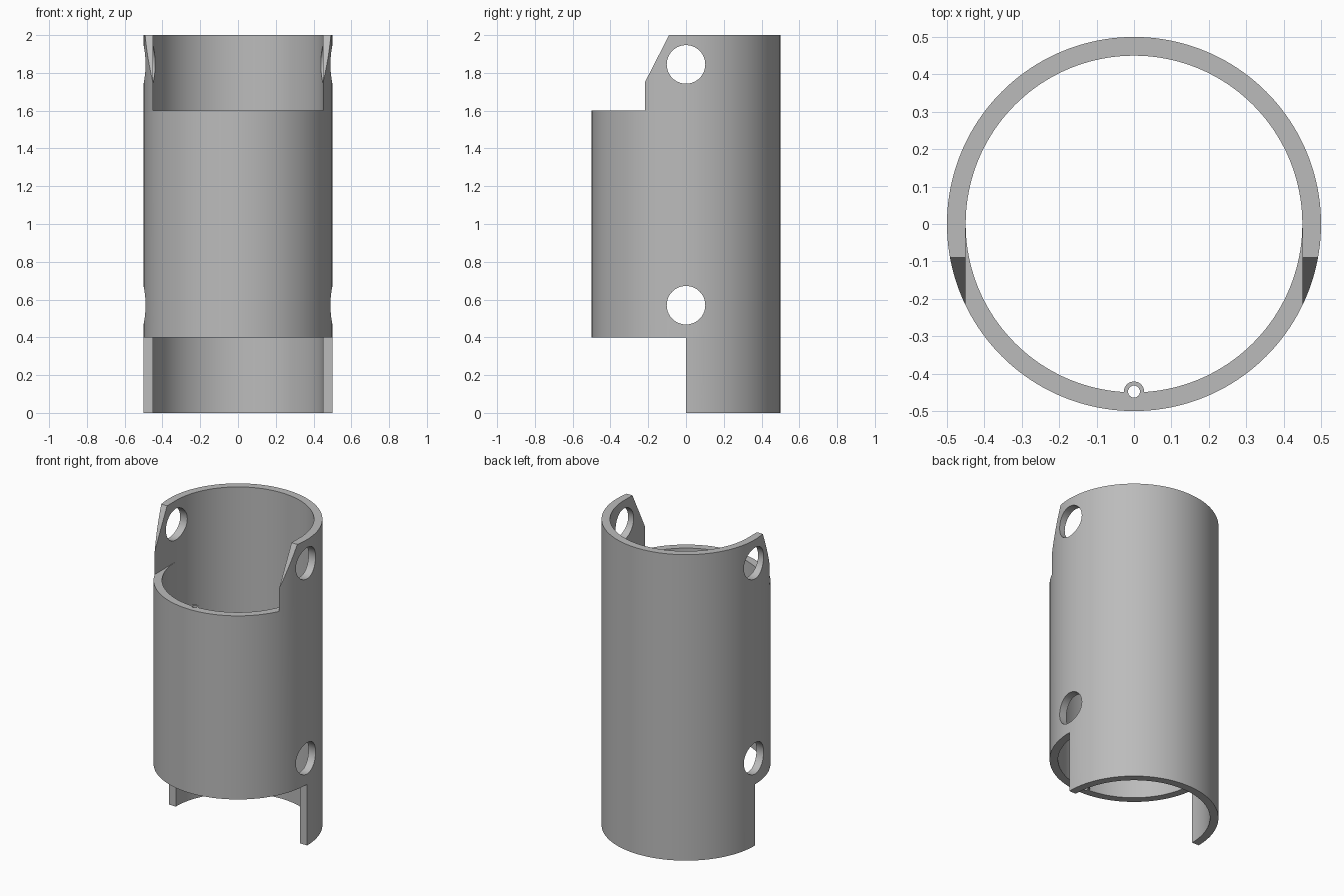
import bpy
import bmesh
from math import pi, radians
from mathutils import Matrix

cube = bpy.data.objects.get("Cube")
if cube:
    bpy.data.objects.remove(cube, do_unlink=True)

metal = bpy.data.materials.new("mid grey")
metal.use_nodes = True
grey = (0.5, 0.5, 0.5, 1)
metal.diffuse_color = grey
metal.node_tree.nodes["Principled BSDF"].inputs["Base Color"].default_value = grey


def finish(name, bm):
    bmesh.ops.recalc_face_normals(bm, faces=bm.faces)
    mesh = bpy.data.meshes.new(name)
    bm.to_mesh(mesh)
    bm.free()
    mesh.materials.append(metal)
    obj = bpy.data.objects.new(name, mesh)
    bpy.context.collection.objects.link(obj)
    return obj


def cylinder(name, radius, length, centre, sides, along_x=False):
    bm = bmesh.new()
    turn = Matrix.Rotation(pi / 2, 4, 'Y') if along_x else Matrix()
    bmesh.ops.create_cone(bm, cap_ends=True, segments=sides, radius1=radius,
                          radius2=radius, depth=length,
                          matrix=Matrix.Translation(centre) @ turn)
    return finish(name, bm)


def prism(name, profile, half_width):
    """Extrude a (y, z) profile across x."""
    bm = bmesh.new()
    face = bm.faces.new([bm.verts.new((-half_width, y, z)) for y, z in profile])
    grown = bmesh.ops.extrude_face_region(bm, geom=[face])["geom"]
    verts = [v for v in grown if isinstance(v, bmesh.types.BMVert)]
    bmesh.ops.translate(bm, verts=verts, vec=(2 * half_width, 0, 0))
    return finish(name, bm)


def combine(target, tool, operation='DIFFERENCE'):
    tool.hide_render = True
    mod = target.modifiers.new("combine", 'BOOLEAN')
    mod.operation = operation
    mod.solver = 'EXACT'
    mod.object = tool
    bpy.context.view_layer.objects.active = target
    bpy.ops.object.modifier_apply(modifier=mod.name)
    bpy.data.objects.remove(tool, do_unlink=True)


# Hollow sleeve
sleeve = cylinder("sleeve", 0.5, 2, (0, 0, 1), 160)
combine(sleeve, cylinder("bore", 0.45, 3, (0, 0, 1), 160))

# Front notches: lower half cut, upper window and sloped shoulders
combine(sleeve, prism("lower_notch", [(-1, -1), (0, -1), (0, 0.4), (-1, 0.4)], 1))
combine(sleeve, prism("upper_notch", [(-1, 1.6), (-0.003, 1.6), (-0.003, 3), (-1, 3)], 0.45))
combine(sleeve, prism("shoulder", [(-0.7, 1.65), (-0.269, 1.65), (-0.064, 2.05), (-0.7, 2.05)], 1))

# Cross holes through both sides
for height in (0.57, 1.845):
    combine(sleeve, cylinder("cross_hole", 0.102, 2, (0, 0, height), 64, True))

# Slim channel along the inside of the front wall
combine(sleeve, cylinder("channel", 0.027, 1.2, (0, -0.448, 1), 32), 'UNION')
combine(sleeve, cylinder("channel_bore", 0.016, 3, (0, -0.448, 1), 32))

bpy.ops.object.select_all(action='DESELECT')
sleeve.select_set(True)
bpy.context.view_layer.objects.active = sleeve
bpy.ops.object.shade_smooth_by_angle(angle=radians(30))
